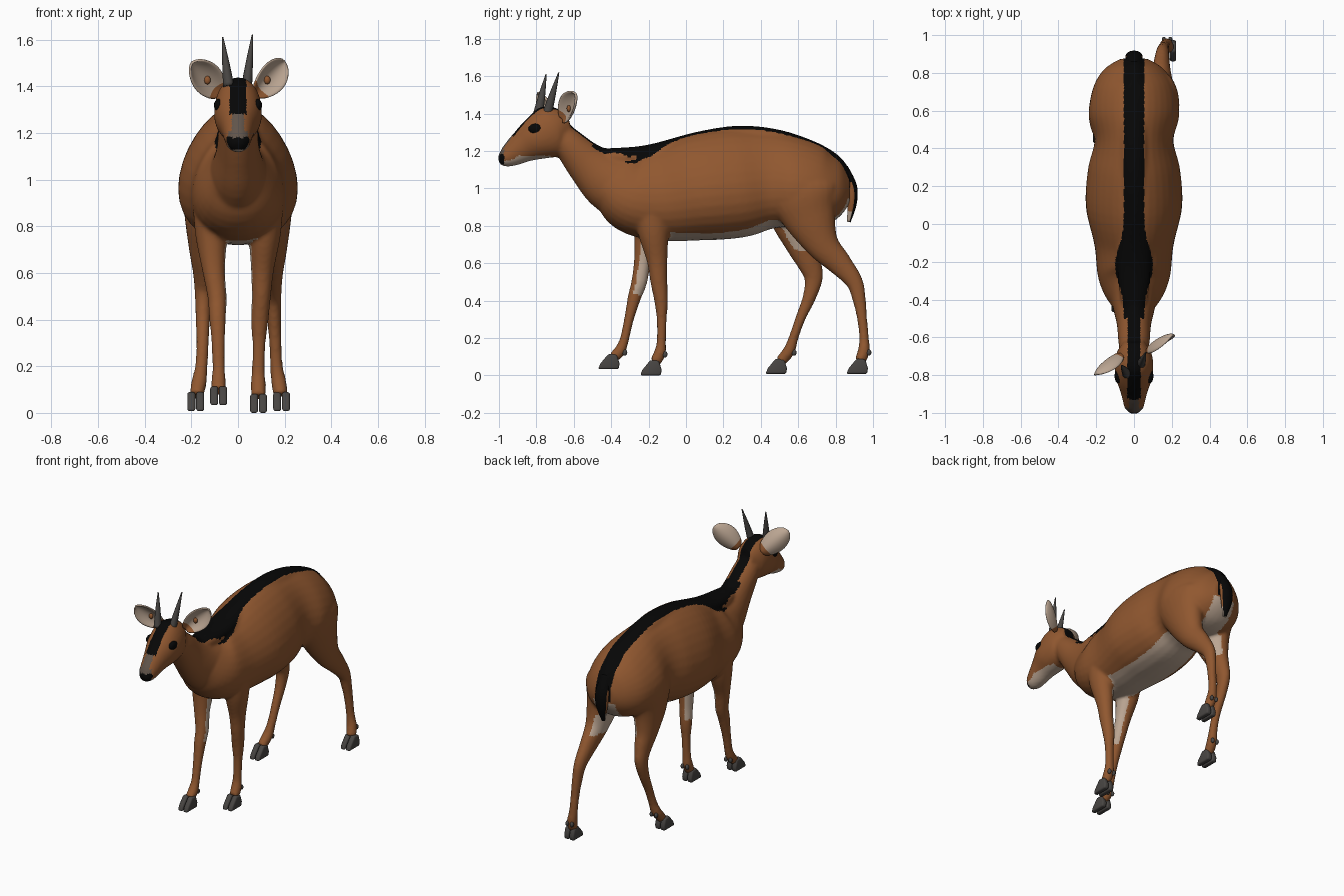
import bpy, bmesh, math
from mathutils import Vector

cube = bpy.data.objects.get("Cube")
if cube:
    bpy.data.objects.remove(cube, do_unlink=True)


def material(name, rgb):
    m = bpy.data.materials.new(name)
    m.use_nodes = True
    colour = (*rgb, 1)
    m.diffuse_color = colour
    bsdf = m.node_tree.nodes["Principled BSDF"]
    bsdf.inputs["Base Color"].default_value = colour
    bsdf.inputs["Roughness"].default_value = 0.8
    return m


coat = material("chestnut coat", (0.28, 0.096, 0.029))
black = material("black stripe", (0.002, 0.002, 0.002))
cream = material("cream fur", (0.5, 0.38, 0.29))
muzzle = material("grey muzzle", (0.12, 0.09, 0.07))
horny = material("dark horn", (0.065, 0.06, 0.056))
palette = [coat, black, cream, muzzle]
COAT, BLACK, CREAM, MUZZLE = range(len(palette))


def finish(name, bm, mats, rule=None):
    """Turn a bmesh into a smooth object, colouring its faces by a rule."""
    bmesh.ops.recalc_face_normals(bm, faces=bm.faces)
    mesh = bpy.data.meshes.new(name)
    bm.to_mesh(mesh)
    bm.free()
    obj = bpy.data.objects.new(name, mesh)
    bpy.context.collection.objects.link(obj)
    for m in mats:
        mesh.materials.append(m)
    for p in mesh.polygons:
        p.use_smooth = True
        if rule:
            p.material_index = rule(p.center, p.normal)
    return obj


def spline(stations, steps=5):
    """Catmull-Rom interpolation of whole stations."""
    pts = [stations[0], *stations, stations[-1]]
    out = []
    for a, b, c, d in zip(pts, pts[1:], pts[2:], pts[3:]):
        for k in range(steps):
            t = k / steps
            out.append([q + t / 2 * (r - p + t * (2 * p - 5 * q + 4 * r - s
                        + t * (3 * (q - r) + s - p)))
                        for p, q, r, s in zip(a, b, c, d)])
    return out + [list(stations[-1])]


def loft(bm, stations, sides=24, pear=0):
    """Elliptical rings (x, y, z, side radius, depth radius) square to a path."""
    rows = spline(stations)
    centres = [Vector(r[:3]) for r in rows]
    rings = []
    for i, row in enumerate(rows):
        t = (centres[min(i + 1, len(rows) - 1)] - centres[max(i - 1, 0)]).normalized()
        side = (Vector((1, 0, 0)) - t * t.x).normalized()
        depth = t.cross(side)
        ring = []
        for k in range(sides):
            a = math.tau * k / sides
            wide = row[3] * math.cos(a) * (1 + pear * math.sin(a))
            ring.append(bm.verts.new(centres[i] + side * wide + depth * row[4] * math.sin(a)))
        rings.append(ring)
    for lo, hi in zip(rings, rings[1:]):
        for k in range(sides):
            j = (k + 1) % sides
            bm.faces.new((lo[k], lo[j], hi[j], hi[k]))
    bm.faces.new(rings[0][::-1])
    bm.faces.new(rings[-1])


# Trunk, neck and head: (y, z, side radius, depth radius) on the centre line
trunk = [(-.47, 1.06, .08, .1), (-.4, 1.03, .125, .155), (-.28, .98, .185, .225),
         (-.12, .975, .205, .258), (.08, 1.01, .25, .29), (.28, 1.03, .24, .293),
         (.44, 1.045, .205, .265), (.58, 1.035, .235, .243), (.72, 1.005, .215, .212),
         (.82, 1, .155, .155), (.875, 1, .07, .075)]
neck = [(-.69, 1.3, .07, .075), (-.62, 1.23, .083, .088), (-.52, 1.125, .092, .118),
        (-.4, 1.03, .12, .16), (-.25, .98, .15, .19)]
head = [(-.62, 1.335, .05, .06), (-.67, 1.325, .085, .11), (-.72, 1.305, .1, .142),
        (-.8, 1.265, .1, .118), (-.87, 1.224, .076, .089), (-.93, 1.183, .06, .067),
        (-.97, 1.158, .05, .047), (-1, 1.145, .024, .022)]
# Raised spine under the dorsal stripe
crest = [(-.6, 1.27, .04, .04), (-.47, 1.175, .055, .05), (-.37, 1.165, .075, .052),
         (-.19, 1.185, .09, .05), (.075, 1.255, .075, .05), (.29, 1.285, .07, .05),
         (.5, 1.262, .07, .05), (.7, 1.19, .065, .05), (.81, 1.11, .055, .05),
         (.86, 1.01, .045, .04)]

# Legs, from the shoulder or hip down to the pastern
front_left = [(.1, -.2, 1.06, .05, .08), (.12, -.18, .95, .07, .1), (.115, -.175, .78, .07, .085),
              (.105, -.155, .62, .05, .056), (.1, -.145, .5, .041, .045), (.093, -.133, .4, .038, .037),
              (.09, -.13, .3, .029, .027), (.087, -.132, .18, .028, .025),
              (.087, -.14, .12, .033, .032), (.088, -.165, .07, .031, .03)]
front_right = [(-.1, -.2, 1.06, .05, .08), (-.12, -.19, .95, .07, .1), (-.115, -.2, .78, .07, .08),
               (-.105, -.23, .62, .05, .048), (-.09, -.25, .5, .041, .042), (-.088, -.275, .42, .037, .036),
               (-.085, -.305, .3, .029, .026), (-.083, -.33, .19, .027, .025),
               (-.083, -.355, .13, .032, .031), (-.083, -.39, .095, .03, .029)]
hind_left = [(.09, .63, 1.13, .06, .12), (.135, .62, 1, .1, .19), (.14, .66, .85, .09, .145),
             (.145, .73, .7, .065, .09), (.145, .82, .6, .048, .066), (.15, .9, .5, .036, .046),
             (.155, .927, .4, .03, .035), (.16, .942, .3, .027, .027), (.165, .952, .2, .027, .026),
             (.175, .95, .13, .033, .032), (.183, .93, .075, .03, .03)]
hind_right = [(-.09, .6, 1.13, .06, .12), (-.135, .59, 1, .1, .18), (-.14, .585, .85, .09, .14),
              (-.145, .62, .7, .065, .088), (-.145, .66, .6, .048, .065), (-.148, .682, .52, .038, .05),
              (-.15, .66, .42, .032, .036), (-.152, .61, .3, .027, .027), (-.157, .575, .2, .027, .026),
              (-.167, .55, .13, .033, .032), (-.178, .505, .075, .03, .03)]

skin = bmesh.new()
for part, pear in ((trunk, 0.2), (neck, 0), (head, 0), (crest, 0)):
    loft(skin, [(0, *s) for s in part], 32, pear)
for part in (front_left, front_right, hind_left, hind_right):
    loft(skin, part)
rough = finish("body_rough", skin, [])

# Blend all the parts into one skin
fuse = rough.modifiers.new("fuse", "REMESH")
fuse.mode = "VOXEL"
fuse.voxel_size = 0.01
soften = rough.modifiers.new("soften", "SMOOTH")
soften.factor = 0.5
soften.iterations = 6
graph = bpy.context.evaluated_depsgraph_get()
fused = bpy.data.meshes.new_from_object(rough.evaluated_get(graph))
bpy.data.objects.remove(rough, do_unlink=True)


def coat_pattern(c, n):
    ax = abs(c.x)
    inner = n.x * math.copysign(1, c.x) < -0.4
    if c.y < -0.72 and c.z > 1.05:
        # face: nose pad, chin, bridge and forehead blaze
        if c.y < -0.972 and 1.13 < c.z < 1.18:
            return BLACK
        if n.z < -0.4 and c.z < 1.175:
            return CREAM
        if ax < (0.036 if c.z > 1.28 else 0.028 if c.z > 1.21 else 0.042) and n.z > 0.15:
            return MUZZLE if c.z < 1.28 else BLACK
        return COAT
    # dorsal stripe, widening over the withers
    width = (0.032 if c.y < -0.5 else 0.053) + 0.047 * math.exp(-((c.y + 0.22) / 0.13) ** 2)
    if c.z > 0.96 and ax < width and (n.z > 0 or (c.y > 0.75 and n.y > 0)):
        return BLACK
    # pale belly, rump and inner legs
    if n.z < -0.72 and 0.68 < c.z < 0.84 and -0.25 < c.y < 0.7 and ax < 0.14:
        return CREAM
    if c.y > 0.7 and ax < 0.08 and 0.65 < c.z < 0.95:
        return CREAM
    if inner and n.y > -0.4 and c.z < 0.8:
        if (c.y < 0 and c.z > 0.43) or (c.y > 0.45 and c.z > 0.67):
            return CREAM
    return COAT


bm = bmesh.new()
bm.from_mesh(fused)
finish("body", bm, palette, coat_pattern)

# Tail, black behind
bm = bmesh.new()
loft(bm, [(0, .83, 1.1, .035, .04), (0, .882, 1.01, .045, .032),
          (0, .888, .92, .04, .025), (0, .87, .82, .012, .01)], 16)
finish("tail", bm, palette, lambda c, n: BLACK if n.y > 0.3 or c.z > 1.04
       else COAT if c.z > .88 else CREAM)

# Horns
for name, base, tip in (("right_horn", (-.04, -.79, 1.4), (-.066, -.748, 1.61)),
                        ("left_horn", (.036, -.745, 1.39), (.062, -.68, 1.62))):
    mid = [(p + q) / 2 for p, q in zip(base, tip)]
    bm = bmesh.new()
    loft(bm, [(*base, .024, .027), (*mid, .015, .017), (*tip, .003, .003)], 12)
    finish(name, bm, [horny])


def ball(name, centre, size, mat):
    bm = bmesh.new()
    bmesh.ops.create_uvsphere(bm, u_segments=16, v_segments=10, radius=1)
    bmesh.ops.scale(bm, vec=size, verts=bm.verts)
    bmesh.ops.translate(bm, vec=centre, verts=bm.verts)
    finish(name, bm, [mat])


# Ears: cupped leaves opening forward, with a tuft of coat inside
def ear(name, base, tip, facing):
    base, axis = Vector(base), Vector(tip) - Vector(base)
    side = axis.cross(Vector(facing)).normalized()
    front = side.cross(axis).normalized()
    rows, cols = 13, 9
    bm = bmesh.new()
    grid = []
    for i in range(rows):
        u = i / (rows - 1)
        w = 0.06 * max(math.sin(math.pi * u ** 1.2), 0) ** 0.55 + 0.02 * (1 - u)
        grid.append([])
        for j in range(cols):
            v = 2 * j / (cols - 1) - 1
            p = base + axis * u + side * w * v + front * w * (0.6 * v * v - 0.3)
            grid[-1].append(bm.verts.new(p))
    for i in range(rows - 1):
        for j in range(cols - 1):
            bm.faces.new((grid[i][j], grid[i][j + 1], grid[i + 1][j + 1], grid[i + 1][j]))
    bmesh.ops.remove_doubles(bm, verts=bm.verts, dist=0.0005)
    root = base + axis * 0.15
    obj = finish(name, bm, palette, lambda c, n: CREAM if (c - root).dot(axis) > 0 else COAT)
    thick = obj.modifiers.new("thickness", "SOLIDIFY")
    thick.thickness = 0.012
    thick.offset = 0
    obj.modifiers.new("smooth", "SUBSURF").levels = 1
    ball(name + "_tuft", base + axis * 0.42 - front * 0.008, (.014, .011, .018), coat)


ear("right_ear", (-.075, -.69, 1.365), (-.2, -.8, 1.505), (-.25, -.85, .4))
ear("left_ear", (.075, -.665, 1.365), (.205, -.59, 1.51), (.6, -.8, 0))

for name, s in (("left", 1), ("right", -1)):
    ball(name + "_eye", (s * .083, -.805, 1.318), (.02, .038, .028), black)

# Cloven hooves and dewclaws
profile = [(-.07, 0), (.04, 0), (.045, .03), (.03, .078), (-.015, .082), (-.058, .03)]
feet = {"front_left": (front_left, .088, -.175, 0), "front_right": (front_right, -.083, -.4, .033),
        "hind_left": (hind_left, .187, .928, .008), "hind_right": (hind_right, -.181, .495, .008)}
for name, (leg, x, y, z) in feet.items():
    pastern = Vector(leg[-2][:3])
    for toe, s in (("outer", 1), ("inner", -1)):
        cx = x + s * 0.019
        bm = bmesh.new()
        face = bm.faces.new([bm.verts.new((cx - .017, y + a, z + b)) for a, b in profile])
        grown = bmesh.ops.extrude_face_region(bm, geom=[face])["geom"]
        bmesh.ops.translate(bm, vec=(.034, 0, 0),
                            verts=[g for g in grown if isinstance(g, bmesh.types.BMVert)])
        hoof = finish(f"{name}_{toe}_hoof", bm, [horny])
        bevel = hoof.modifiers.new("rounding", "BEVEL")
        bevel.width = 0.01
        bevel.segments = 3
        ball(f"{name}_{toe}_dewclaw", pastern + Vector((s * .017, .028, -.008)),
             (.011, .013, .017), horny)
